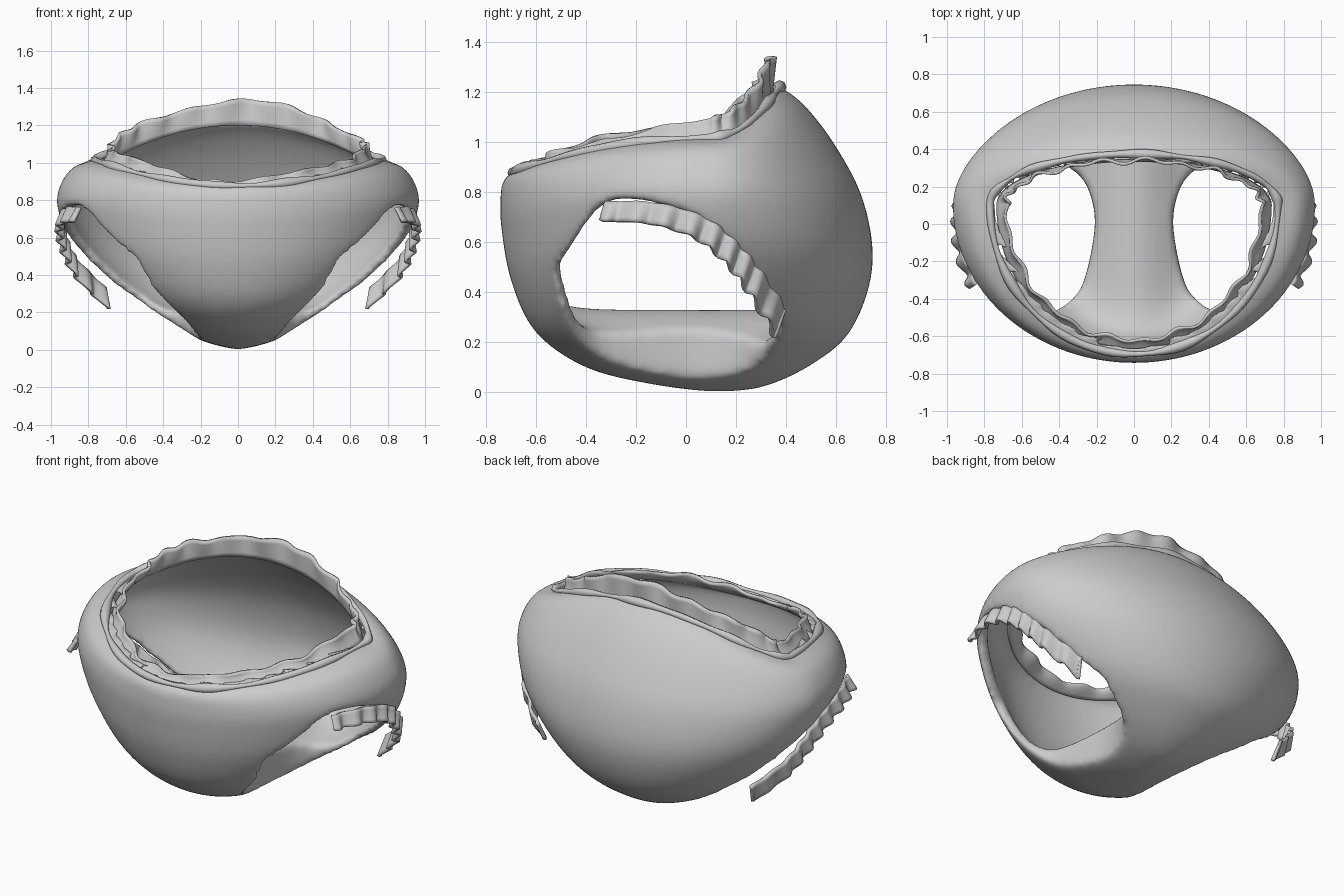
import bpy, bmesh, math
from mathutils import Vector

if "Cube" in bpy.data.objects:
    bpy.data.objects.remove(bpy.data.objects["Cube"])

CY = 0.1   # y of the axis the padded body is lofted around
# profiles from bottom to waist: (distance from axis, height)
FRONT = [(0, 0), (.25, .035), (.5, .1), (.7, .24), (.8, .45), (.84, .68), (.84, .79), (.83, .85), (.79, .88)]
SIDE = [(0, 0), (.2, .05), (.45, .17), (.7, .34), (.88, .55), (.955, .72), (.965, .84), (.89, .97), (.75, 1.02)]
BACK = [(0, 0), (.2, .02), (.4, .11), (.56, .25), (.645, .5), (.61, .76), (.5, .98), (.37, 1.15), (.26, 1.23)]


def spline(pts, u):
    """Smooth point on a list of points, u from 0 to 1."""
    n = len(pts) - 1
    i = min(int(u * n), n - 1)
    t = u * n - i
    p = [Vector(pts[max(0, min(n, i + k))]) for k in (-1, 0, 1, 2)]
    return 0.5 * (2 * p[1] + (p[2] - p[0]) * t + (2 * p[0] - 5 * p[1] + 4 * p[2] - p[3]) * t * t
                  + (3 * p[1] - p[0] - 3 * p[2] + p[3]) * t ** 3)


def body_point(a, u, inset=0.0):
    c, s = math.cos(a), math.sin(a)
    side, end = spline(SIDE, u), spline(BACK if s > 0 else FRONT, u)
    x = max(side.x - inset, 0) * c if u > 0 else 0
    y = CY + (max(end.x - inset, 0) * s if u > 0 else 0)
    return Vector((x, y, side.y + (end.y - side.y) * s * s))


def make(name, rows, closed=False, caps=False):
    """Mesh from rows of points."""
    bm = bmesh.new()
    g = [[bm.verts.new(p) for p in r] for r in rows]
    n = len(g[0])
    for r0, r1 in zip(g, g[1:]):
        for j in range(n if closed else n - 1):
            k = (j + 1) % n
            bm.faces.new((r0[j], r0[k], r1[k], r1[j]))
    if caps:
        for r in (g[0], g[-1]):
            mid = bm.verts.new(sum((v.co for v in r), Vector()) / n)
            for j in range(n):
                bm.faces.new((r[j], r[(j + 1) % n], mid))
    bmesh.ops.remove_doubles(bm, verts=bm.verts, dist=1e-5)
    bmesh.ops.dissolve_degenerate(bm, edges=bm.edges, dist=1e-6)
    bmesh.ops.recalc_face_normals(bm, faces=bm.faces)
    me = bpy.data.meshes.new(name)
    bm.to_mesh(me)
    bm.free()
    ob = bpy.data.objects.new(name, me)
    bpy.context.collection.objects.link(ob)
    for p in me.polygons:
        p.use_smooth = True
    return ob


N, M = 96, 40
ANG = [2 * math.pi * j / N for j in range(N)]

# padded body: outer form
body = make("padded_body", [[body_point(a, i / M) for a in ANG] for i in range(M + 1)], True, True)


# inner cavity, with a thick pad left between the legs
def inner_point(a, u):
    p = body_point(a, u, 0.06)
    h = .06 + .27 * math.exp(-(p.x / .35) ** 2)
    p.z = (max(p.z, 0) ** 3 + h ** 3) ** (1 / 3)
    return p


rows = [[inner_point(a, i / M) for a in ANG] for i in range(1, M + 1)]
rows.append([p + Vector((0, 0, .4)) for p in rows[-1]])
cavity = make("cavity_cutter", rows, True, True)

# leg openings: (y, inner x, roof z)
LEG = [(-.55, .62, .45), (-.46, .42, .58), (-.38, .31, .70), (-.28, .26, .77), (-.1, .22, .75),
       (.05, .21, .69), (.2, .25, .57), (.29, .33, .43), (.36, .5, .3), (.40, .7, .22)]
cutters = [cavity]
for sx in (1, -1):
    rows = []
    for i in range(37):
        y, x, z = spline(LEG, i / 36)
        rows.append([(sx * x, y, -.3), (sx * x, y, z), (sx * 1.3, y, z), (sx * 1.3, y, -.3)])
    cutters.append(make("leg_cutter", rows, True, True))

for c in cutters:
    c.hide_render = True
    c.hide_set(True)
    m = body.modifiers.new("cut", 'BOOLEAN')
    m.operation, m.object, m.solver = 'DIFFERENCE', c, 'EXACT'
m = body.modifiers.new("remesh", 'REMESH')
m.mode, m.voxel_size, m.use_smooth_shade = 'VOXEL', .018, True
m = body.modifiers.new("soften", 'SMOOTH')
m.factor, m.iterations = .5, 14


def cloth(ob, t):
    m = ob.modifiers.new("thickness", 'SOLIDIFY')
    m.thickness, m.offset = t, 0


# gathered waist frill: low at the front, tall at the back
K = 288
rows = []
for r in range(6):
    f = r / 5
    ring = []
    for j in range(K):
        a = 2 * math.pi * j / K
        s = math.sin(a)
        p = body_point(a, 1, .02)
        out = Vector((math.cos(a), s, 0))
        tall = .075 + .035 * s + .012 * math.sin(5 * a + 1) + .006 * math.sin(17 * a)
        wave = f * (.012 * math.sin(22 * a) + .008 * math.sin(13 * a + 2))
        lean = -.05 * math.sin(f * math.pi / 2) * (1 - max(s, 0))
        ring.append(p + out * (wave + lean) + Vector((0, 0, -.03 + f * (tall + .02))))
    rows.append(ring)
cloth(make("waist_frill", rows, True), .016)

# soft elastic fold just outside the waist
rows = []
for k in range(9):
    b = 2 * math.pi * k / 8
    ring = []
    for a in ANG:
        p = body_point(a, .975)
        w = .02 + .005 * math.sin(9 * a) + .004 * math.sin(14 * a)
        ring.append(p + Vector((math.cos(a), math.sin(a), 0)) * (w * math.cos(b)) + Vector((0, 0, w * math.sin(b))))
    rows.append(ring)
make("waist_fold", rows, True)

# pleated frill along the upper rear edge of each leg opening
EDGE = [(.84, -.32, .76), (.92, -.12, .755), (.94, .07, .70), (.92, .2, .60), (.86, .3, .48), (.71, .4, .33)]
for sx, name in ((1, "right_leg_frill"), (-1, "left_leg_frill")):
    rows = []
    for r in range(6):
        f = r / 5
        row = []
        for i in range(121):
            u = i / 120
            p = spline(EDGE, u)
            w = math.sin(u * 2 * math.pi * 9)
            fall = Vector((.035 - .05 * u, -.02 - .02 * u, -.075 - .035 * u))
            p = p + fall * f + Vector((.018, .01 * u, .012 * u)) * w * (.4 + .6 * f)
            row.append((sx * p.x, p.y, p.z))
        rows.append(row)
    cloth(make(name, rows), .018)
